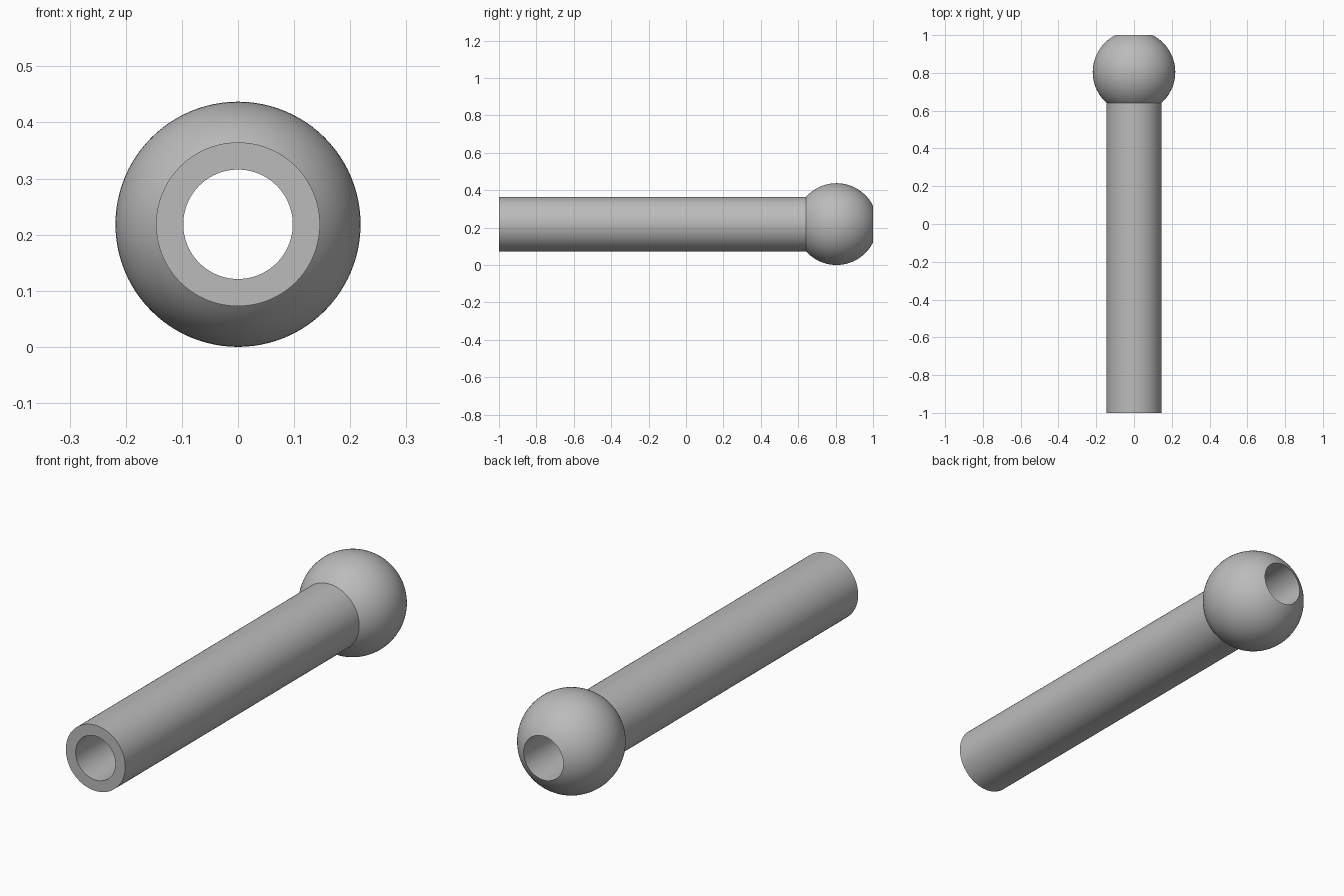
import bpy
import bmesh
from math import asin, cos, sin, pi, sqrt, radians
from mathutils import Matrix, Vector

cube = bpy.data.objects.get("Cube")
if cube:
    bpy.data.objects.remove(cube, do_unlink=True)

BALL_R, TUBE_R, BORE_R = 0.2185, 0.146, 0.0975
AXIS_Z = BALL_R
SIDES, ARC_STEPS = 96, 32
FRONT, BACK = -1.0, 1.0
BALL_Y = BACK - sqrt(BALL_R ** 2 - BORE_R ** 2)

# Plain grey material
grey = bpy.data.materials.new("plain_grey")
grey.use_nodes = True
colour = (0.5, 0.5, 0.5, 1.0)
grey.diffuse_color = colour
grey.node_tree.nodes["Principled BSDF"].inputs["Base Color"].default_value = colour

# Half section as (radius, y): bore, front rim, tube wall, then the ball arc to the back rim
start = pi - asin(TUBE_R / BALL_R)
end = asin(BORE_R / BALL_R)
profile = [(BORE_R, FRONT), (TUBE_R, FRONT)]
for i in range(ARC_STEPS + 1):
    a = start + (end - start) * i / ARC_STEPS
    profile.append((BALL_R * sin(a), BALL_Y + BALL_R * cos(a)))

# Revolve the closed section around the long axis
bm = bmesh.new()
verts = [bm.verts.new((r, y, 0)) for r, y in profile]
edges = [bm.edges.new((v, verts[(i + 1) % len(verts)])) for i, v in enumerate(verts)]
bmesh.ops.spin(bm, geom=verts + edges, cent=(0, 0, 0), axis=(0, 1, 0),
               angle=2 * pi, steps=SIDES, use_merge=True)
bmesh.ops.remove_doubles(bm, verts=bm.verts, dist=1e-5)
bmesh.ops.recalc_face_normals(bm, faces=bm.faces)
bmesh.ops.transform(bm, matrix=Matrix.Translation(Vector((0, 0, AXIS_Z))), verts=bm.verts)

mesh = bpy.data.meshes.new("ball_ended_tube")
bm.to_mesh(mesh)
bm.free()
mesh.materials.append(grey)
tube = bpy.data.objects.new("ball_ended_tube", mesh)
bpy.context.collection.objects.link(tube)

# Smooth the curved walls, keep the rims and the neck crisp
bpy.ops.object.select_all(action="DESELECT")
tube.select_set(True)
bpy.context.view_layer.objects.active = tube
bpy.ops.object.shade_smooth_by_angle(angle=radians(30))
